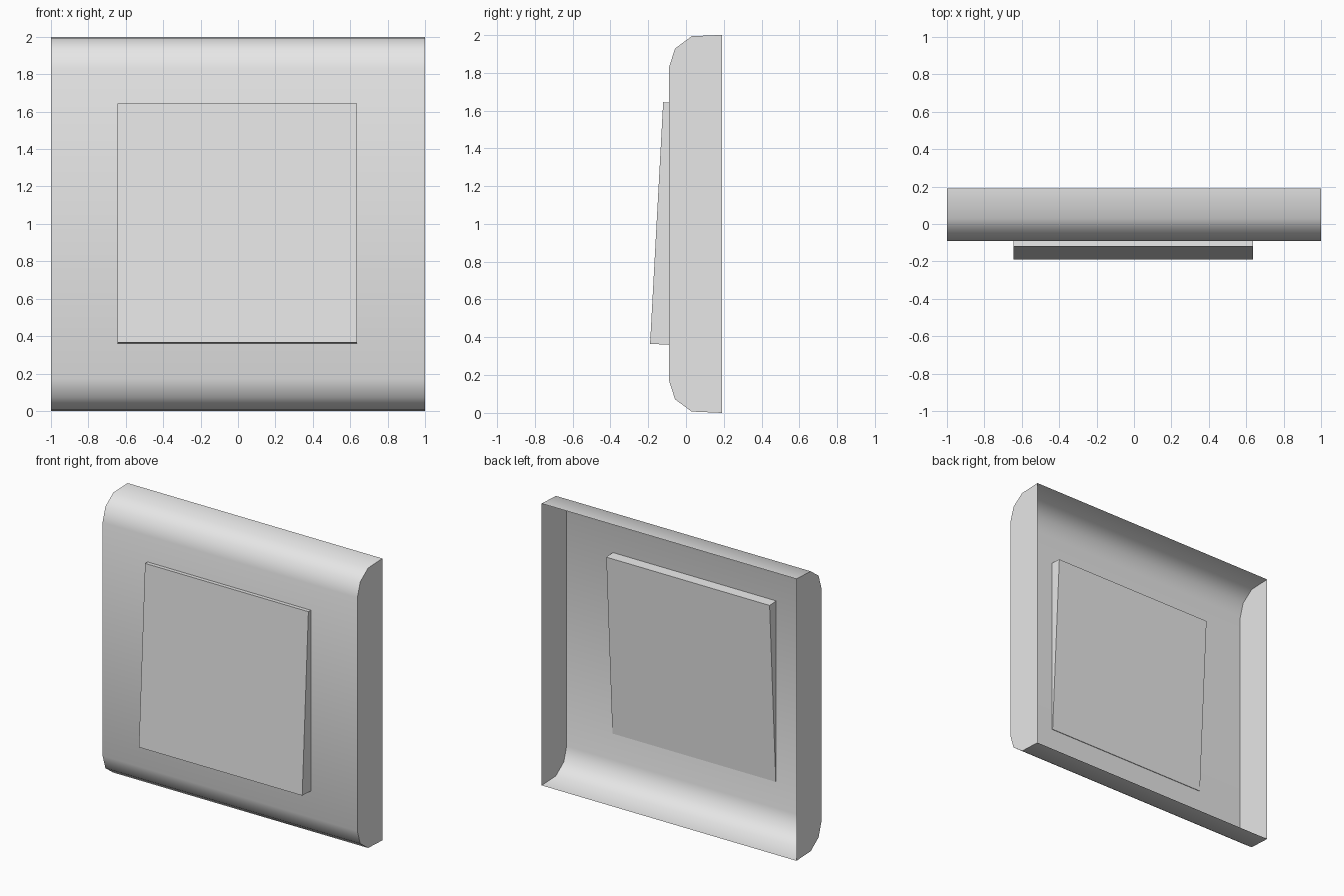
import bpy
import bmesh
import math
from mathutils import Matrix, Vector

cube = bpy.data.objects.get("Cube")
if cube:
    bpy.data.objects.remove(cube, do_unlink=True)

# Single light grey plastic
plastic = bpy.data.materials.new("light_grey_plastic")
plastic.use_nodes = True
GREY = (0.8, 0.8, 0.8, 1.0)
plastic.diffuse_color = GREY
plastic.node_tree.nodes["Principled BSDF"].inputs["Base Color"].default_value = GREY


def add_object(name, bm):
    mesh = bpy.data.meshes.new(name)
    bm.to_mesh(mesh)
    bm.free()
    mesh.materials.append(plastic)
    obj = bpy.data.objects.new(name, mesh)
    bpy.context.collection.objects.link(obj)
    return obj


# Cover plate: thin shell, open at the back, rounded along top and bottom
upper = [(0.19, 2.0), (0.03, 1.993), (-0.058, 1.928), (-0.09, 1.828)]
profile = upper + [(y, 2.0 - z) for y, z in reversed(upper)]
bm = bmesh.new()
left = [bm.verts.new((1.0, y, z)) for y, z in profile]
right = [bm.verts.new((-1.0, y, z)) for y, z in profile]
for i in range(len(profile) - 1):
    # Wound so that the normals point away from the inside
    bm.faces.new((right[i], right[i + 1], left[i + 1], left[i]))
bm.faces.new(left)
bm.faces.new(right[::-1])
centre = Vector((0, 0.1, 1))
for face in bm.faces:
    face.normal_update()
    if face.normal.dot(face.calc_center_median() - centre) < 0:
        face.normal_flip()
plate = add_object("cover_plate", bm)
bpy.ops.object.select_all(action='DESELECT')
plate.select_set(True)
bpy.context.view_layer.objects.active = plate
bpy.ops.object.shade_smooth_by_angle(angle=math.radians(45))

# Rocker: flat block tilted so its lower edge stands forward
bm = bmesh.new()
bmesh.ops.create_cube(bm, size=1.0)
bmesh.ops.scale(bm, vec=(1.282, 0.105, 1.28), verts=bm.verts)
bmesh.ops.rotate(bm, cent=(0, 0, 0), verts=bm.verts,
                 matrix=Matrix.Rotation(math.radians(-3.1), 3, 'X'))
# A negative turn about x moves the top backwards
bmesh.ops.translate(bm, vec=(-0.004, -0.103, 1.002), verts=bm.verts)
add_object("rocker", bm)
